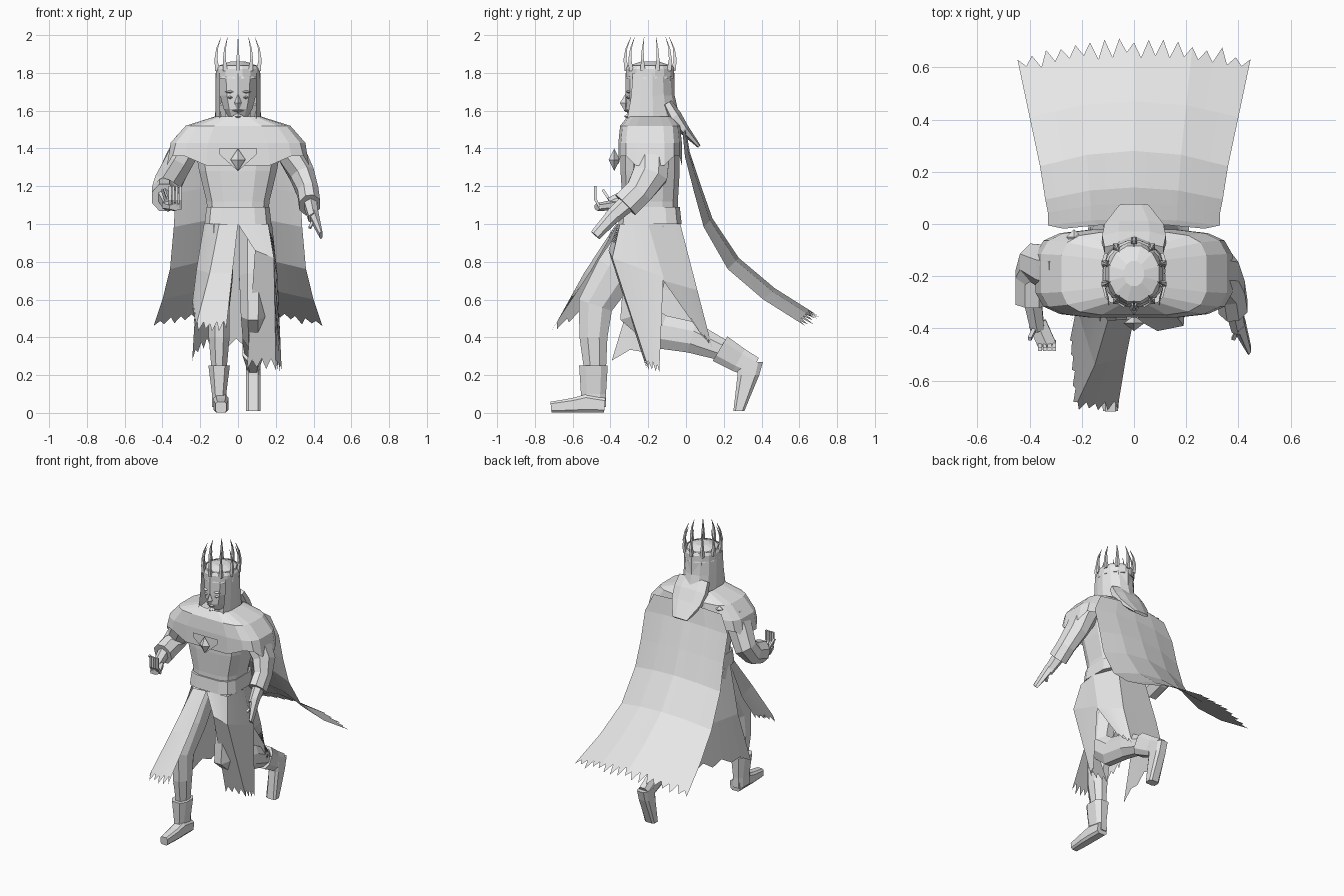
import bpy, bmesh, math, random
from mathutils import Vector

random.seed(4)
if "Cube" in bpy.data.objects:
    bpy.data.objects.remove(bpy.data.objects["Cube"])

grey = bpy.data.materials.new("plain_grey")
grey.use_nodes = True
COLOUR = (.8, .8, .8, 1)
grey.diffuse_color = COLOUR
grey.node_tree.nodes["Principled BSDF"].inputs["Base Color"].default_value = COLOUR

SPINE = -.19  # depth of the upright body axis


def make_object(name, verts, faces, closed=True):
    mesh = bpy.data.meshes.new(name)
    mesh.from_pydata([tuple(v) for v in verts], [], faces)
    if closed:
        bm = bmesh.new()
        bm.from_mesh(mesh)
        bmesh.ops.recalc_face_normals(bm, faces=bm.faces)
        bm.to_mesh(mesh)
        bm.free()
    mesh.materials.append(grey)
    obj = bpy.data.objects.new(name, mesh)
    bpy.context.collection.objects.link(obj)
    return obj


def loft(name, stations, sides=8, follow=True, square=1.0, capped=True, hem=None):
    """Skin rings given as (x, y, z, half width, half depth)."""
    centres = [Vector(s[:3]) for s in stations]
    last = len(stations) - 1
    verts, faces = [], []
    for i, (centre, station) in enumerate(zip(centres, stations)):
        axis = Vector((0, 0, 1))
        if follow:
            axis = (centres[min(i + 1, last)] - centres[max(i - 1, 0)]).normalized()
        across = Vector((1, 0, 0))
        across = (across - axis * across.dot(axis)).normalized()
        depth = axis.cross(across)
        for k in range(sides):
            angle = math.tau * (k + .5) / sides
            c, s = math.cos(angle), math.sin(angle)
            c = math.copysign(abs(c) ** square, c)
            s = math.copysign(abs(s) ** square, s)
            point = centre + across * c * station[3] + depth * s * station[4]
            if hem and i == 0:
                point.z += hem(k)
            verts.append(point)
    for i in range(last):
        for k in range(sides):
            a, b = i * sides + k, i * sides + (k + 1) % sides
            faces.append((a, b, b + sides, a + sides))
    if capped:
        faces.append(tuple(range(sides)))
        faces.append(tuple(range(last * sides, (last + 1) * sides)))
    return make_object(name, verts, faces)


def column(name, rings, sides=12, **options):
    """Upright loft on the spine from (height, half width, half depth)."""
    stations = [(0, SPINE, height, width, depth) for height, width, depth in rings]
    return loft(name, stations, sides, follow=False, **options)


def leg_part(name, x, path, **options):
    """Loft in a side plane from (y, z, half width, half depth)."""
    return loft(name, [(x, *station) for station in path], **options)


def sheet(name, rows, columns=12, tear=0.0):
    """Cloth through several polylines, with a torn last edge."""
    grid = []
    for row in rows:
        row = [Vector(p) for p in row]
        line = []
        for c in range(columns + 1):
            t = c / columns * (len(row) - 1)
            k = min(int(t), len(row) - 2)
            line.append(row[k].lerp(row[k + 1], t - k))
        grid.append(line)
    for c in range(columns + 1):
        fall = (grid[-1][c] - grid[-2][c]).normalized()
        reach = random.uniform(.5, 1) if c % 2 == 0 else -random.random() * .4
        grid[-1][c] = grid[-1][c] + fall * tear * reach
    width = columns + 1
    faces = [(r * width + c, r * width + c + 1, (r + 1) * width + c + 1, (r + 1) * width + c)
             for r in range(len(rows) - 1) for c in range(columns)]
    return make_object(name, [p for line in grid for p in line], faces, closed=False)


def gem(name, centre, width, depth, height):
    """Eight-faced stone."""
    offsets = [(width, 0, 0), (0, depth, 0), (-width, 0, 0), (0, -depth, 0), (0, 0, height), (0, 0, -height)]
    verts = [Vector(centre) + Vector(offset) for offset in offsets]
    faces = [(k, (k + 1) % 4, tip) for k in range(4) for tip in (4, 5)]
    return make_object(name, verts, faces)


# Torso and belt
column("torso", [(1, .16, .15), (1.12, .17, .15), (1.28, .21, .16), (1.45, .24, .16), (1.53, .2, .12)], square=.6)
column("belt", [(1, .18, .17), (1.09, .17, .16)], square=.5)


# Shoulder mantle with a pointed hem
def mantle_hem(k):
    return -.03 if k % 8 in (0, 7, 3, 4) else .02


column("mantle", [(1.34, .38, .17), (1.43, .36, .17), (1.52, .28, .16), (1.57, .12, .12)],
       sides=16, square=.5, capped=False, hem=mantle_hem)
sheet("mantle_point", [[(-.1, -.37, 1.4), (0, -.37, 1.4), (.1, -.37, 1.4)],
                       [(-.1, -.37, 1.37), (0, -.37, 1.28), (.1, -.37, 1.37)]], columns=2)
gem("brooch", (0, -.38, 1.34), .04, .03, .06)
gem("shoulder_stud", (-.23, -.05, 1.5), .03, .03, .02)

# Head and face
column("neck", [(1.48, .08, .07), (1.6, .07, .07)], sides=8)
column("head", [(1.56, .05, .11), (1.61, .08, .13), (1.68, .1, .13), (1.8, .11, .13)], sides=10)
gem("nose", (0, -.32, 1.64), .02, .03, .05)
gem("lips", (0, -.31, 1.6), .03, .02, .01)
gem("chin", (0, -.3, 1.57), .03, .03, .02)
for side, label in ((1, "left"), (-1, "right")):
    gem(label + "_eye", (side * .04, -.3, 1.67), .02, .02, .01)
    gem(label + "_brow", (side * .04, -.3, 1.7), .03, .02, .01)

# Hair
hair_rows = []
for z, depth in ((1.8, .12), (1.68, .13), (1.55, .16)):
    row = []
    for k in range(-5, 6):
        angle = math.radians(28 * k)
        flare = 1.25 if abs(k) > 4 else 1
        row.append((.12 * flare * math.sin(angle), SPINE + depth * math.cos(angle), z))
    hair_rows.append(row)
sheet("hair_sides", hair_rows, columns=10)
loft("hair_back", [(0, -.1, 1.64, .12, .03), (0, -.06, 1.57, .13, .04), (0, -.01, 1.5, .12, .03),
                   (0, .07, 1.41, .06, .01)], square=.8)
column("hair_crown", [(1.77, .12, .13), (1.84, .1, .11), (1.86, .04, .05)])

# Crown with curved prongs
column("crown_band", [(1.78, .12, .13), (1.8, .12, .13), (1.82, .12, .13), (1.84, .11, .12)], sides=16, capped=False)
PRONGS = 10
for k in range(PRONGS):
    angle = math.tau * (k + .5) / PRONGS
    prong = []
    for step in range(4):
        t = step / 3
        reach = .114 + .05 * t - .07 * t * t
        size = .016 * (1 - t) + .001
        prong.append((reach * math.cos(angle), SPINE + 1.08 * reach * math.sin(angle), 1.81 + .18 * t, size, size))
    loft("crown_prong", prong, sides=4, follow=False)

# Left arm, lowered
loft("left_sleeve", [(.25, -.18, 1.43, .08, .1), (.29, -.18, 1.36, .08, .1), (.34, -.19, 1.26, .07, .1),
                     (.37, -.25, 1.17, .06, .08), (.38, -.32, 1.1, .06, .08)])
loft("left_forearm", [(.38, -.3, 1.12, .04, .05), (.4, -.4, 1.03, .03, .04)], sides=6)
loft("left_hand", [(.4, -.38, 1.05, .03, .04), (.44, -.48, .94, .01, .03)], sides=6)
loft("left_thumb", [(.4, -.4, 1.02, .01, .01), (.38, -.44, .98, .01, .01)], sides=4)

# Right arm, bent forward
loft("right_sleeve", [(-.26, -.18, 1.43, .08, .1), (-.31, -.17, 1.34, .08, .1), (-.37, -.15, 1.22, .08, .08),
                      (-.39, -.2, 1.17, .07, .08), (-.39, -.3, 1.14, .07, .08)])
loft("right_forearm", [(-.39, -.28, 1.15, .04, .05), (-.37, -.4, 1.1, .03, .04)], sides=6)
loft("right_hand", [(-.37, -.38, 1.1, .04, .03), (-.33, -.47, 1.09, .04, .02)], sides=6)
for k in range(4):
    x = -.36 + k * .018
    loft("right_finger", [(x, -.45, 1.08, .01, .01), (x, -.48, 1.13, .01, .01), (x, -.48, 1.2, .01, .01)], sides=4)
loft("right_thumb", [(-.38, -.4, 1.12, .01, .01), (-.4, -.44, 1.18, .01, .01)], sides=4)

# Right leg, stepping forward
leg_part("right_leg", -.1, [(-.2, 1, .08, .12), (-.37, .75, .08, .12), (-.48, .57, .06, .1),
                            (-.49, .4, .06, .08), (-.48, .2, .04, .06)])
leg_part("right_boot_shaft", -.1, [(-.49, .03, .04, .07), (-.49, .1, .04, .07), (-.49, .25, .06, .08)],
         follow=False, square=.7)
leg_part("right_boot_foot", -.09, [(-.43, .04, .04, .04), (-.53, .05, .04, .05), (-.6, .04, .04, .04),
                                   (-.715, .03, .03, .03)], square=.5)

# Left leg, pushing off behind
leg_part("left_leg", .08, [(-.17, 1, .08, .12), (-.22, .72, .08, .12), (-.25, .52, .07, .11),
                           (-.14, .43, .06, .1), (.03, .4, .06, .09), (.2, .33, .05, .06)])
leg_part("left_boot_shaft", .08, [(.18, .34, .06, .08), (.28, .28, .04, .07), (.36, .24, .04, .06)], square=.7)
leg_part("left_boot_foot", .08, [(.34, .27, .04, .07), (.33, .2, .04, .06), (.28, .01, .04, .03)],
         follow=False, square=.5)

# Torn skirt panels
sheet("skirt_front_right", [
    [(0, -.36, 1), (-.1, -.37, 1), (-.18, -.25, 1)],
    [(-.03, -.51, .74), (-.15, -.54, .74), (-.22, -.32, .76)],
    [(-.06, -.69, .47), (-.22, -.69, .47), (-.24, -.42, .6)]], columns=18, tear=.05)
sheet("skirt_front_left", [
    [(0, -.36, 1), (.16, -.35, 1), (.18, -.2, 1)],
    [(.09, -.41, .86), (.19, -.39, .82), (.21, -.12, .72)],
    [(.05, -.22, .27), (.2, -.21, .27), (.23, -.14, .25)]], columns=12, tear=.05)
sheet("skirt_back", [
    [(-.18, -.25, 1), (-.11, -.03, 1), (.11, -.03, 1), (.18, -.2, 1)],
    [(-.22, -.28, .65), (-.14, .06, .65), (.14, .06, .65), (.21, -.12, .7)],
    [(-.24, -.38, .32), (-.15, .12, .4), (.13, .13, .38), (.21, .07, .43)]], columns=18, tear=.05)

# Trailing cape, arched across its width
cape_rows = []
for half, y, z in ((.27, 0, 1.5), (.33, .02, 1.38), (.33, .08, 1.2), (.34, .14, 1.03),
                   (.36, .28, .82), (.4, .47, .66), (.44, .66, .54)):
    sag = .06 * min(1, 1.8 - z)
    cape_rows.append([(half * u, y - sag * u * u, z - sag * u * u) for u in (-1, -.5, 0, .5, 1)])
sheet("cape", cape_rows, columns=32, tear=.065)
